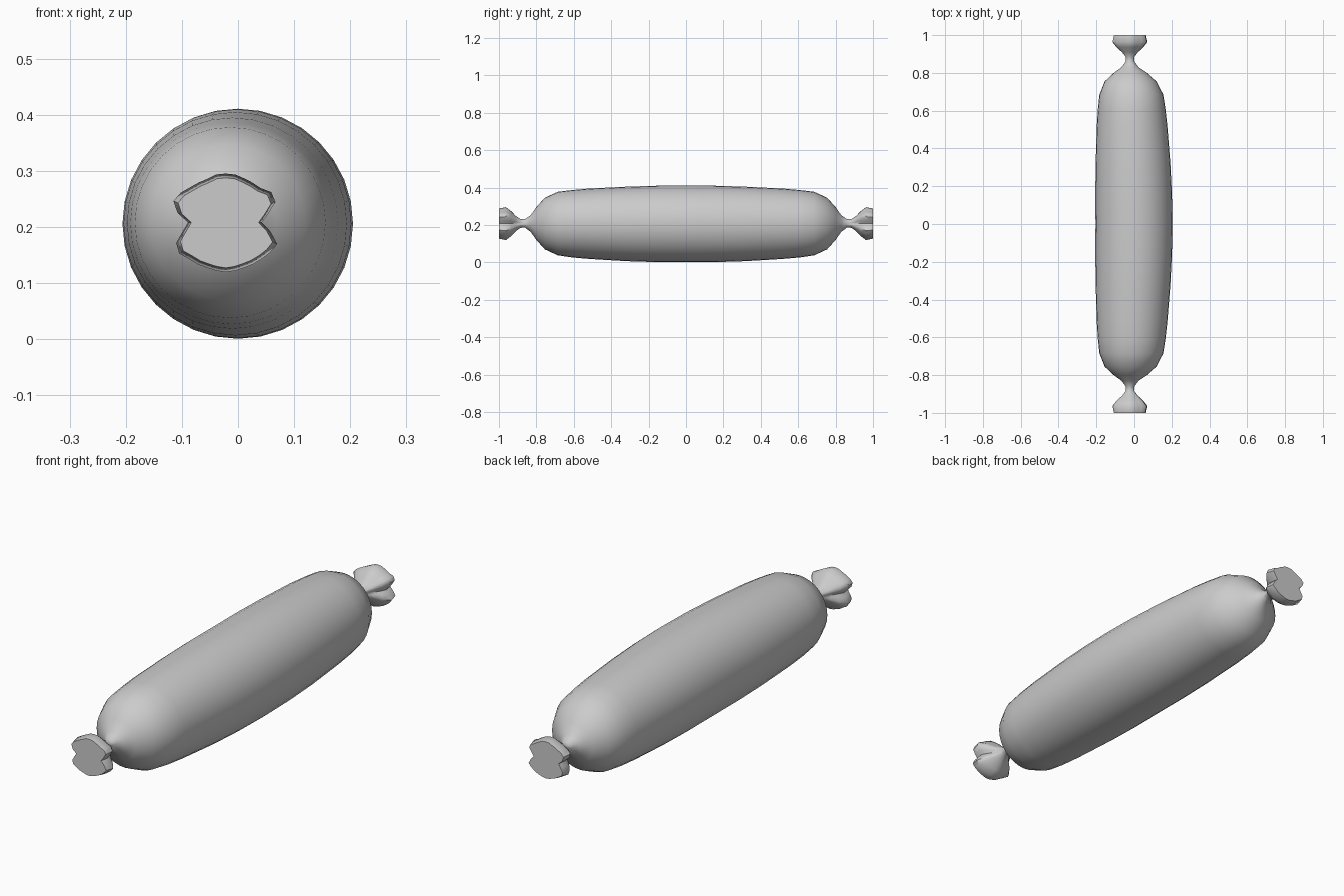
import bpy, bmesh, math

SEG = 32

# half profile from the middle to one tip: y, centre x, centre z, radius, amount of pleating
RINGS = [
    (0.00, 0.000, 0.206, 0.205, 0), (0.16, -0.002, 0.206, 0.204, 0),
    (0.32, -0.005, 0.206, 0.199, 0), (0.52, -0.010, 0.207, 0.188, 0),
    (0.61, -0.012, 0.207, 0.180, 0), (0.685, -0.014, 0.208, 0.170, 0),
    (0.755, -0.018, 0.208, 0.138, 0), (0.80, -0.020, 0.208, 0.088, 0),
    (0.83, -0.022, 0.208, 0.045, 0), (0.86, -0.022, 0.209, 0.023, 0),
    (0.885, -0.022, 0.209, 0.024, 0.3), (0.91, -0.022, 0.208, 0.043, 0.8),
    (0.935, -0.022, 0.208, 0.070, 1), (0.963, -0.022, 0.208, 0.092, 1),
    (1.00, -0.022, 0.208, 0.084, 1),
]

# pleated outline of the tied end: angle in degrees, relative radius
PLEATS = [(0, 0.70), (8, 0.76), (20, 1.03), (31, 1.09), (45, 0.95), (64, 0.92), (76, 0.95),
          (104, 0.95), (115, 0.91), (135, 0.97), (150, 1.07), (162, 1.11), (173, 0.85),
          (180, 0.73), (188, 0.78), (200, 1.02), (211, 1.10), (225, 1.0), (250, 0.94),
          (270, 0.96), (290, 0.94), (312, 0.98), (331, 1.06), (341, 1.09), (352, 0.80),
          (360, 0.70)]


def pleat(deg):
    for (a0, r0), (a1, r1) in zip(PLEATS, PLEATS[1:]):
        if a0 <= deg <= a1:
            return r0 + (r1 - r0) * (deg - a0) / (a1 - a0)


# loft both halves in one run of rings
stations = [(-y, x, z, r, p) for y, x, z, r, p in reversed(RINGS[1:])] + RINGS
bm = bmesh.new()
loops = []
for y, cx, cz, r, p in stations:
    loop = []
    for i in range(SEG):
        deg = 360 * i / SEG
        a = math.radians(deg)
        rr = r * (1 + p * (pleat(deg) - 1))
        loop.append(bm.verts.new((cx + rr * math.cos(a), y, cz + rr * math.sin(a))))
    loops.append(loop)
for l0, l1 in zip(loops, loops[1:]):
    for i in range(SEG):
        j = (i + 1) % SEG
        bm.faces.new((l0[i], l0[j], l1[j], l1[i]))
# flat end caps
bm.faces.new(loops[0])
bm.faces.new(loops[-1])
bmesh.ops.recalc_face_normals(bm, faces=bm.faces[:])

mesh = bpy.data.meshes.new("sausage")
bm.to_mesh(mesh)
bm.free()
obj = bpy.data.objects.new("sausage", mesh)
bpy.context.collection.objects.link(obj)
bpy.context.view_layer.objects.active = obj
obj.select_set(True)
bpy.ops.object.shade_smooth_by_angle(angle=math.radians(50))
